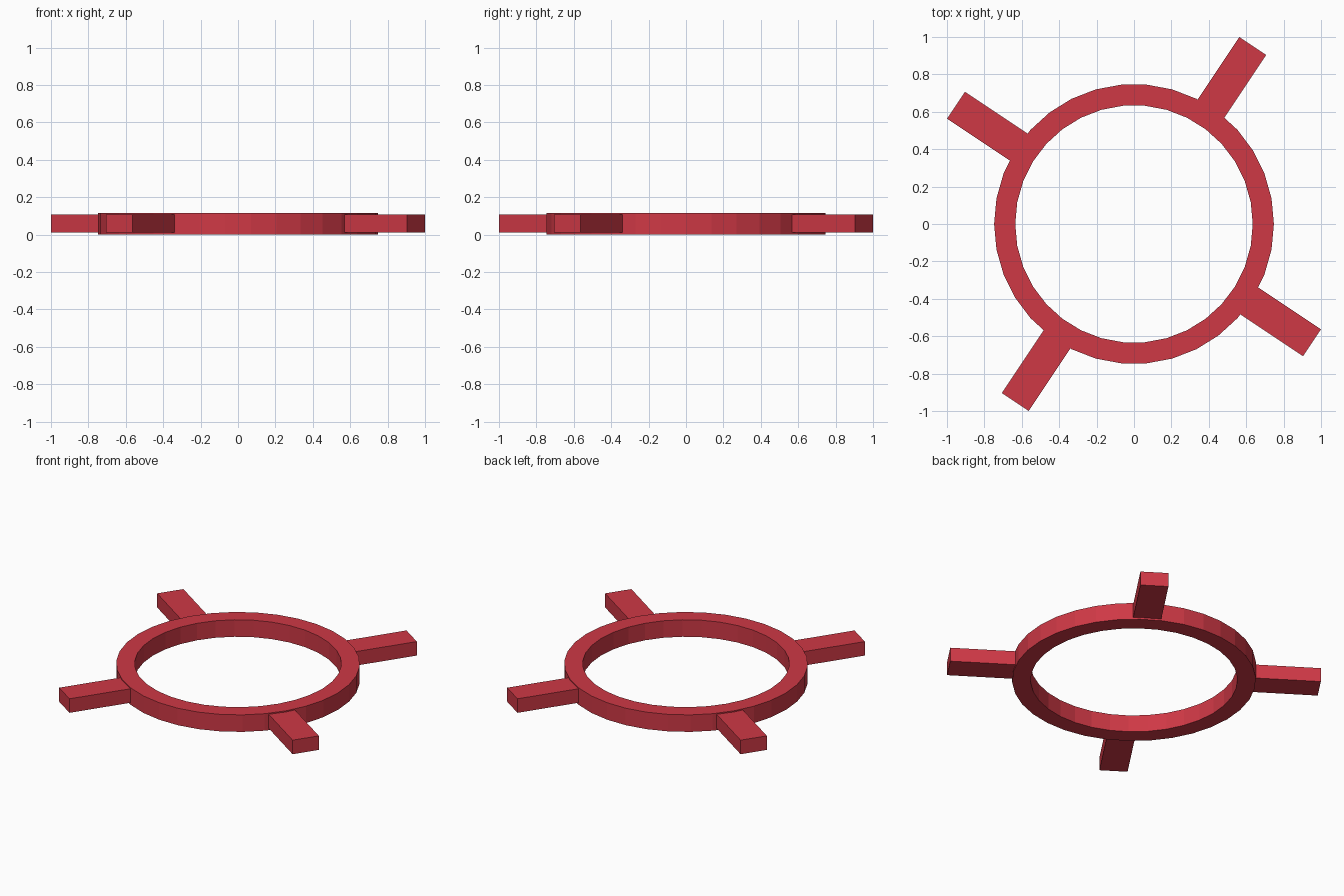
import bpy, bmesh
from math import cos, sin, pi, radians
from mathutils import Matrix

if "Cube" in bpy.data.objects:
    bpy.data.objects.remove(bpy.data.objects["Cube"])

red = bpy.data.materials.new("red")
red.diffuse_color = (0.62, 0.04, 0.06, 1)
red.use_nodes = True
red.node_tree.nodes["Principled BSDF"].inputs["Base Color"].default_value = red.diffuse_color


def add_object(name, bm):
    bmesh.ops.recalc_face_normals(bm, faces=bm.faces)
    mesh = bpy.data.meshes.new(name)
    bm.to_mesh(mesh)
    bm.free()
    mesh.materials.append(red)
    obj = bpy.data.objects.new(name, mesh)
    bpy.context.collection.objects.link(obj)
    return obj


# Flat-faceted ring: a rectangular section swept around z
SIDES = 34
SECTION = [(0.635, 0.0), (0.748, 0.0), (0.748, 0.115), (0.635, 0.115)]
bm = bmesh.new()
rings = []
for i in range(SIDES):
    a = 2 * pi * i / SIDES
    rings.append([bm.verts.new((r * cos(a), r * sin(a), z)) for r, z in SECTION])
for i in range(SIDES):
    p, q = rings[i], rings[(i + 1) % SIDES]
    for j in range(4):
        k = (j + 1) % 4
        bm.faces.new((p[j], p[k], q[k], q[j]))
add_object("ring", bm)

# Four radial arms, rooted inside the ring wall
R0, R1, WIDTH, Z0, Z1 = 0.665, 1.144, 0.173, 0.012, 0.107
for n in range(4):
    bm = bmesh.new()
    bmesh.ops.create_cube(bm, size=1)
    bm.transform(Matrix.Rotation(radians(56.3 + 90 * n), 4, 'Z')
                 @ Matrix.Translation(((R0 + R1) / 2, 0, (Z0 + Z1) / 2))
                 @ Matrix.Diagonal((R1 - R0, WIDTH, Z1 - Z0, 1)))
    add_object(f"arm_{n + 1}", bm)
